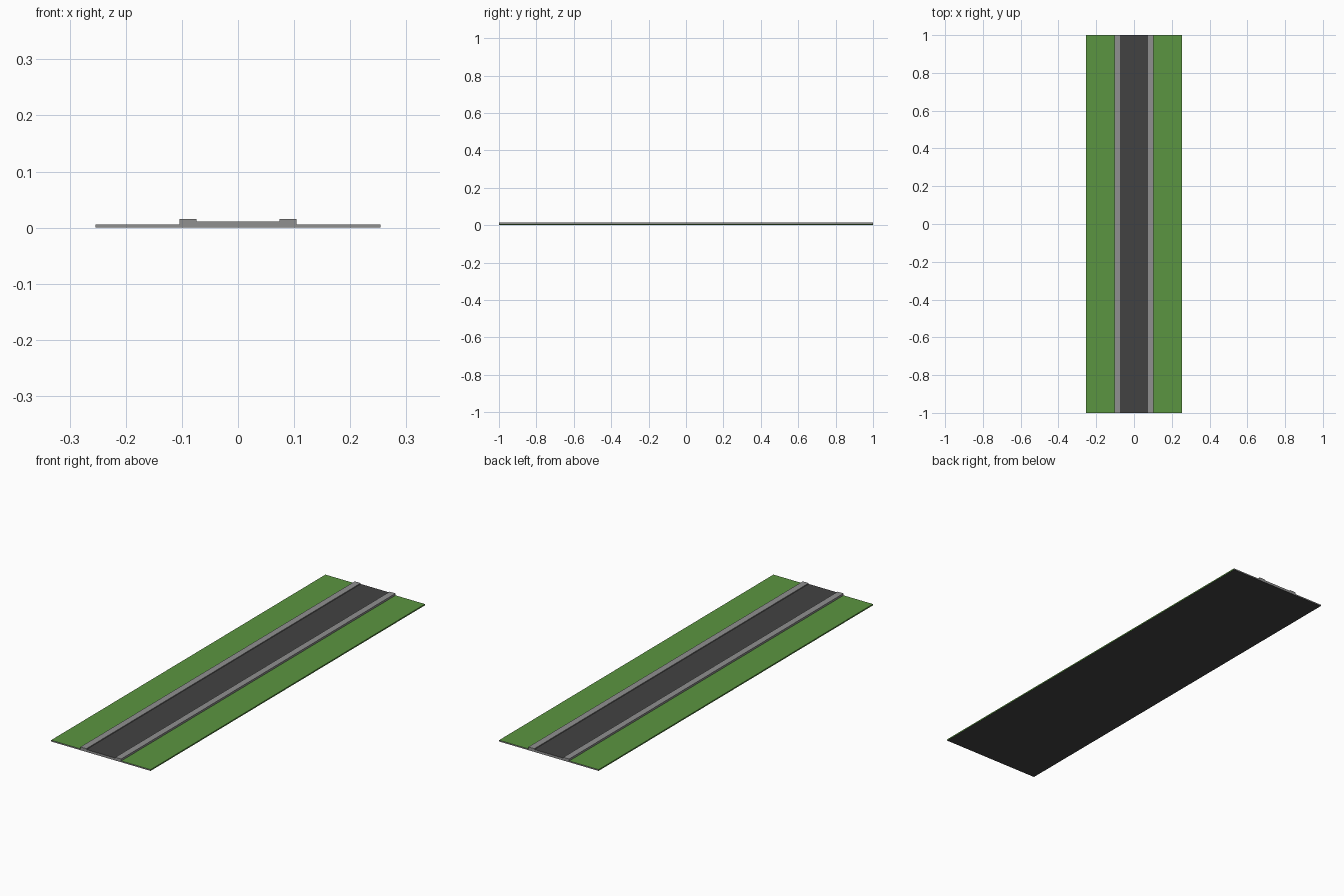
import bpy
import bmesh

if "Cube" in bpy.data.objects:
    bpy.data.objects.remove(bpy.data.objects["Cube"])


def material(name, r, g, b):
    mat = bpy.data.materials.new(name)
    mat.diffuse_color = (r, g, b, 1)
    mat.use_nodes = True
    mat.node_tree.nodes["Principled BSDF"].inputs["Base Color"].default_value = mat.diffuse_color
    return mat


ASPHALT, CURB, GRASS = 0, 1, 2
mats = [material("asphalt", 0.055, 0.055, 0.055),
        material("curb_stone", 0.28, 0.28, 0.28),
        material("grass", 0.105, 0.30, 0.052)]

# Right half of the cross-section: road, raised curb, grass verge
half = [(0.074, 0.011), (0.074, 0.015), (0.104, 0.015),
        (0.104, 0.006), (0.254, 0.006), (0.254, 0.0)]
profile = half + [(-x, z) for x, z in reversed(half)]

# Material of each edge of the profile: right side, underside, left side, road
side = [CURB, CURB, CURB, GRASS, GRASS]
edge_mats = side + [ASPHALT] + side[::-1] + [ASPHALT]

# Extrude the profile along the road
bm = bmesh.new()
front = [bm.verts.new((x, -1, z)) for x, z in profile]
back = [bm.verts.new((x, 1, z)) for x, z in profile]
n = len(profile)
for i, m in enumerate(edge_mats):
    j = (i + 1) % n
    bm.faces.new((front[i], front[j], back[j], back[i])).material_index = m

# Grey end caps
for ring in (front, back):
    bm.faces.new(ring).material_index = CURB
bmesh.ops.recalc_face_normals(bm, faces=bm.faces)

mesh = bpy.data.meshes.new("road_section")
bm.to_mesh(mesh)
bm.free()
for mat in mats:
    mesh.materials.append(mat)
road = bpy.data.objects.new("road_section", mesh)
bpy.context.collection.objects.link(road)
